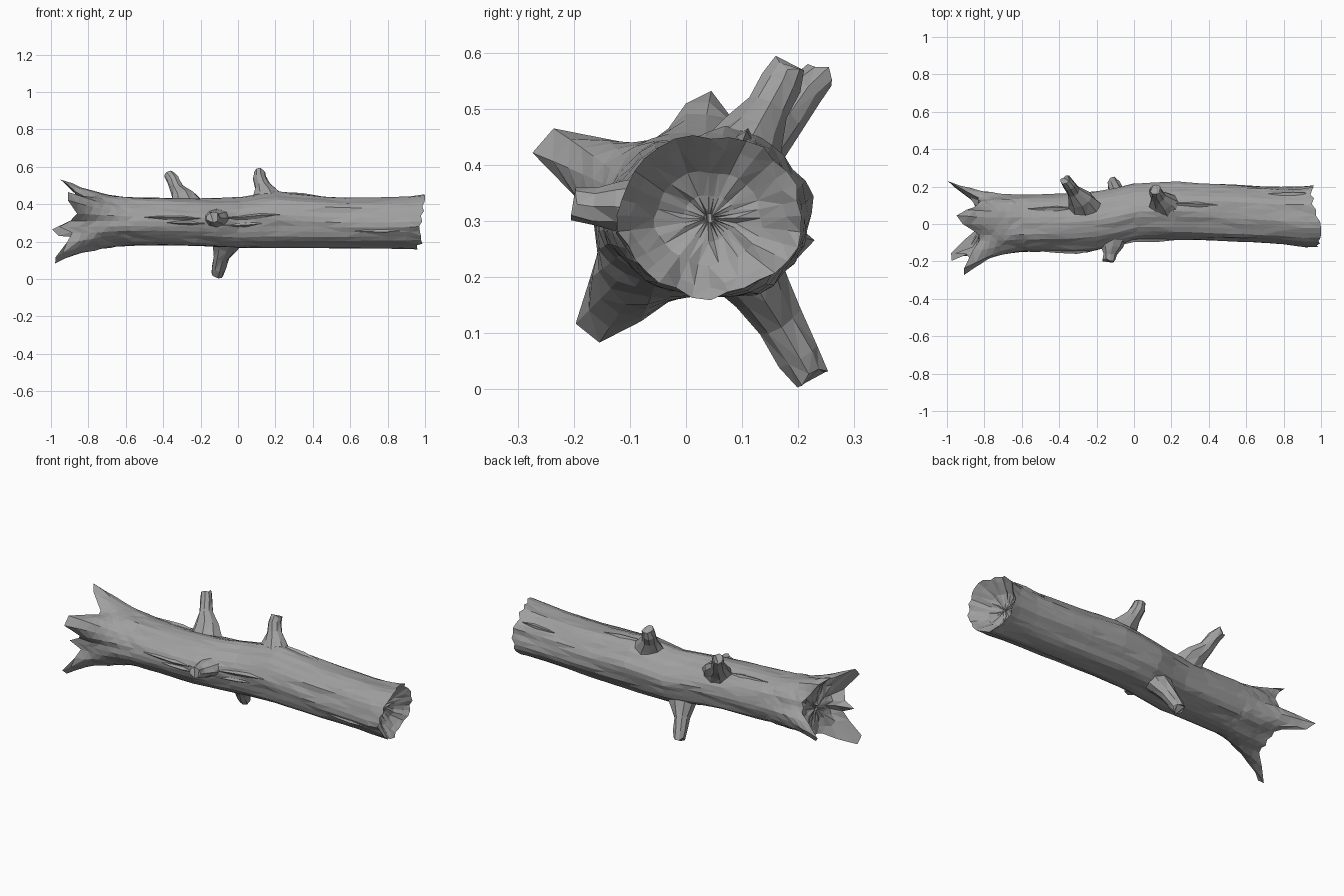
import bpy, bmesh, math, random
from mathutils import Vector

random.seed(4)
cube = bpy.data.objects.get("Cube")
if cube:
    bpy.data.objects.remove(cube, do_unlink=True)

bark = bpy.data.materials.new("grey_bark")
bark.use_nodes = True
GREY = (0.35, 0.35, 0.35, 1)
bark.diffuse_color = GREY
bark.node_tree.nodes["Principled BSDF"].inputs["Base Color"].default_value = GREY


def loft(name, rings, close_ends=True):
    """Skin a list of equal rings of points into one flat-shaded object."""
    bm = bmesh.new()
    rows = [[bm.verts.new(p) for p in ring] for ring in rings]
    n = len(rows[0])
    for a, b in zip(rows, rows[1:]):
        for i in range(n):
            j = (i + 1) % n
            bm.faces.new((a[i], a[j], b[j], b[i]))
    if close_ends:
        bm.faces.new(rows[0][::-1])
        bm.faces.new(rows[-1])
    bmesh.ops.triangulate(bm, faces=bm.faces[:])
    bmesh.ops.recalc_face_normals(bm, faces=bm.faces[:])
    mesh = bpy.data.meshes.new(name)
    bm.to_mesh(mesh)
    bm.free()
    mesh.materials.append(bark)
    obj = bpy.data.objects.new(name, mesh)
    bpy.context.collection.objects.link(obj)
    return obj


def jitter(s):
    return random.uniform(-s, s)


# Trunk stations: x, centre y, centre z, half width, half height
STATIONS = [
    (-0.84, 0.0, 0.31, 0.145, 0.14), (-0.6, 0.005, 0.31, 0.152, 0.13),
    (-0.3, 0.01, 0.305, 0.155, 0.125), (-0.15, 0.025, 0.3, 0.155, 0.128),
    (0.0, 0.065, 0.298, 0.15, 0.135), (0.2, 0.07, 0.315, 0.153, 0.15),
    (0.5, 0.06, 0.303, 0.15, 0.137), (0.8, 0.045, 0.303, 0.15, 0.135),
    (0.9, 0.04, 0.305, 0.158, 0.138), (0.97, 0.045, 0.31, 0.165, 0.143)]

# Roots: angle in degrees, reach beyond trunk, tip x, angular width
ROOTS = [(153, 0.16, -0.91, 17), (231, 0.145, -1.0, 19), (80, 0.085, -0.94, 18),
         (-15, 0.085, -1.0, 15), (190, 0.01, -0.95, 11)]
SIDES = 32
START, ROOT_X = -0.55, -0.84


def station(x):
    x = max(STATIONS[0][0], min(STATIONS[-1][0], x))
    for a, b in zip(STATIONS, STATIONS[1:]):
        if x <= b[0]:
            t = (x - a[0]) / (b[0] - a[0])
            return [p + (q - p) * t for p, q in zip(a, b)][1:]


def lobe(deg, centre, width):
    d = (deg - centre + 180) % 360 - 180
    return math.exp(-(d / width) ** 2)


def surface(x, i, scale=1.0, reach=0.0):
    """Point on the trunk skin, with slow twisting bark ridges."""
    a = math.tau * i / SIDES
    cy, cz, w, h = station(x)
    k = scale * (1 + 0.025 * math.sin(5 * a + 4 * x) + 0.02 * math.sin(9 * a - 3 * x))
    return Vector((x, cy + math.cos(a) * (w * k + reach),
                   cz + math.sin(a) * (h * k + reach)))


rings = []
# Hollow between the roots, then the root tips
root_end, root_reach = [], []
for i in range(SIDES):
    deg = 360 * i / SIDES
    root_end.append(-0.83 + sum((tip + 0.83) * lobe(deg, c, w) for c, r, tip, w in ROOTS))
    root_reach.append(sum(r * lobe(deg, c, w) for c, r, tip, w in ROOTS))
for scale, depth in ((0.1, 0.0), (0.5, 0.1), (0.8, 0.3)):
    rings.append([surface(-0.82 + (root_end[i] + 0.82) * depth + jitter(0.008), i, scale,
                          root_reach[i] * depth) for i in range(SIDES)])
for step in range(8):
    s = 1 - step / 8
    ring = []
    for i in range(SIDES):
        x = START + (root_end[i] - START) * s
        spread = sum(r * lobe(360 * i / SIDES, c, w * (2 - s)) for c, r, tip, w in ROOTS)
        ring.append(surface(x + jitter(0.01), i, 1 + jitter(0.02), spread * s ** 2.2))
    rings.append(ring)

# Long smooth body
for step in range(14):
    x = START + (0.9 - START) * step / 13
    rings.append([surface(x + jitter(0.02), i, 1 + jitter(0.02)) for i in range(SIDES)])

# Ragged broken rim and the scooped end
rim = []
for i in range(SIDES):
    deg = 360 * i / SIDES
    rim.append(0.95 + 0.05 * lobe(deg, 125, 45) + 0.035 * lobe(deg, 215, 35) + jitter(0.012))
rings.append([surface(rim[i], i, 1 + jitter(0.03)) for i in range(SIDES)])
for scale, t in ((0.86, 0.7), (0.6, 0.25), (0.3, 0.05), (0.06, 0.0)):
    rings.append([surface(0.88 + (rim[i] - 0.88) * t + jitter(0.006), i, scale)
                  for i in range(SIDES)])
loft("hollow_trunk", rings)


def branch(name, path, sides=9):
    """Tapered broken limb; path holds x, y, z, radius."""
    pts = [Vector(p[:3]) for p in path]
    out = []
    for k, p in enumerate(pts):
        d = (pts[min(k + 1, len(pts) - 1)] - pts[max(k - 1, 0)]).normalized()
        u = (Vector((1, 0, 0)) - d * d.x).normalized()
        v = d.cross(u)
        wide = 1.35 if k < 2 else 1.0
        ring = []
        for i in range(sides):
            a = math.tau * i / sides
            r = path[k][3] * (1 + jitter(0.1))
            ring.append(p + u * math.cos(a) * r * wide + v * math.sin(a) * r
                        + (d * jitter(0.012) if k == len(pts) - 1 else Vector()))
        out.append(ring)
    return loft(name, out)


# Snapped limbs around the trunk
branch("upper_back_branch", [(-0.27, 0.09, 0.38, 0.07), (-0.29, 0.13, 0.435, 0.05),
                             (-0.325, 0.175, 0.48, 0.036), (-0.345, 0.21, 0.53, 0.033),
                             (-0.37, 0.24, 0.56, 0.028)])
branch("upper_middle_branch", [(0.17, 0.09, 0.4, 0.08), (0.15, 0.12, 0.455, 0.055),
                               (0.13, 0.145, 0.5, 0.04), (0.115, 0.17, 0.545, 0.036),
                               (0.115, 0.185, 0.58, 0.03)])
branch("lower_branch", [(-0.05, 0.1, 0.23, 0.07), (-0.07, 0.13, 0.175, 0.055),
                        (-0.09, 0.165, 0.12, 0.043), (-0.105, 0.2, 0.06, 0.038),
                        (-0.11, 0.22, 0.025, 0.032)])
branch("front_stub", [(-0.12, -0.07, 0.32, 0.06), (-0.125, -0.12, 0.325, 0.045),
                      (-0.13, -0.16, 0.325, 0.037), (-0.135, -0.195, 0.33, 0.033)])


# Raised bark splinters lying along the trunk
def splinter(name, x, deg, length, lift=0.012):
    i = deg / 360 * SIDES
    out = []
    for t, f in ((-1, 0.1), (-0.4, 0.7), (0.3, 1), (1, 0.15)):
        px = x + length * t / 2
        out.append([surface(px, i - 0.6 * f, 0.97), surface(px, i, 1, lift * f),
                    surface(px, i + 0.6 * f, 0.97)])
    loft(name, out)


for n, (x, deg, length) in enumerate([(-0.35, 170, 0.3), (0.07, 168, 0.34), (-0.28, 182, 0.2),
                                      (0.02, 185, 0.22), (0.3, 75, 0.3), (0.82, 40, 0.2),
                                      (0.75, 200, 0.25), (-0.45, 60, 0.25)]):
    splinter("bark_splinter_%d" % (n + 1), x, deg, length)
